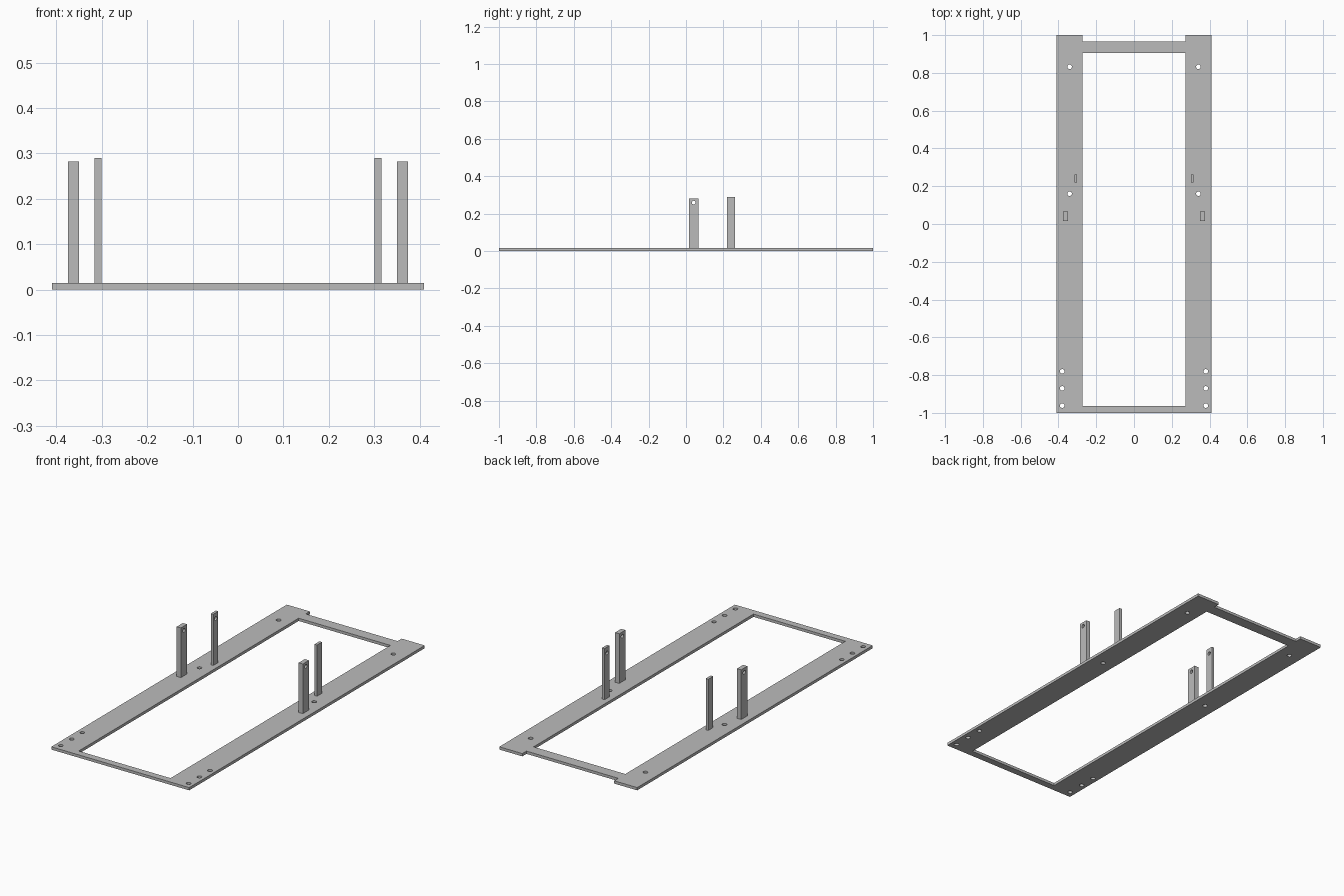
import bpy
import bmesh
from math import pi
from mathutils import Matrix, Vector

if "Cube" in bpy.data.objects:
    bpy.data.objects.remove(bpy.data.objects["Cube"])

GREY = (0.5, 0.5, 0.5, 1)
grey = bpy.data.materials.new("plain_grey")
grey.diffuse_color = GREY
grey.use_nodes = True
grey.node_tree.nodes["Principled BSDF"].inputs["Base Color"].default_value = GREY

THICK = 0.015


def add_box(bm, low, high):
    low, high = Vector(low), Vector(high)
    matrix = Matrix.Translation((low + high) / 2) @ Matrix.Diagonal((*(high - low), 1))
    bmesh.ops.create_cube(bm, size=1, matrix=matrix)


def add_drill(bm, centre, radius, depth, along_x=False):
    turn = Matrix.Rotation(pi / 2, 4, "Y") if along_x else Matrix()
    bmesh.ops.create_cone(bm, cap_ends=True, segments=32, radius1=radius, radius2=radius,
                          depth=depth, matrix=Matrix.Translation(centre) @ turn)


def to_object(bm, name):
    mesh = bpy.data.meshes.new(name)
    bm.to_mesh(mesh)
    bm.free()
    mesh.materials.append(grey)
    obj = bpy.data.objects.new(name, mesh)
    bpy.context.collection.objects.link(obj)
    return obj


def cut(obj, cutter_bm):
    """Subtract the cutter, keep the result and drop the helper."""
    cutter = to_object(cutter_bm, obj.name + "_cutter")
    cutter.hide_render = True
    mod = obj.modifiers.new("holes", "BOOLEAN")
    mod.operation, mod.solver, mod.object = "DIFFERENCE", "EXACT", cutter
    bpy.context.view_layer.update()
    evaluated = obj.evaluated_get(bpy.context.evaluated_depsgraph_get())
    result = bpy.data.meshes.new_from_object(evaluated)
    obj.modifiers.clear()
    obj.data = result
    bpy.data.objects.remove(cutter)


# Base frame: one plate with a long opening, a notch at the back and bolt holes
bm = bmesh.new()
add_box(bm, (-0.41, -1, 0), (0.41, 1, THICK))
base_frame = to_object(bm, "base_frame")

cutters = bmesh.new()
add_box(cutters, (-0.273, -0.963, -0.1), (0.273, 0.905, 0.1))
add_box(cutters, (-0.273, 0.965, -0.1), (0.273, 1.1, 0.1))
for side in (-1, 1):
    for x, y in ((0.341, 0.832), (0.341, 0.16), (0.38, -0.78), (0.38, -0.87), (0.38, -0.962)):
        add_drill(cutters, (side * x, y, 0), 0.012, 0.2)
cut(base_frame, cutters)

# Upright posts: the front pair drilled through, the back pair drilled from the inner face
for side, label in ((1, "left"), (-1, "right")):
    bm = bmesh.new()
    add_box(bm, (side * 0.3625 - 0.0125, 0.015, THICK), (side * 0.3625 + 0.0125, 0.067, 0.282))
    front_post = to_object(bm, label + "_front_post")
    drill = bmesh.new()
    add_drill(drill, (side * 0.3625, 0.041, 0.259), 0.01, 0.1, along_x=True)
    cut(front_post, drill)

    bm = bmesh.new()
    add_box(bm, (side * 0.3085 - 0.0075, 0.22, THICK), (side * 0.3085 + 0.0075, 0.262, 0.29))
    back_post = to_object(bm, label + "_back_post")
    drill = bmesh.new()
    add_drill(drill, (side * 0.301, 0.241, 0.259), 0.01, 0.02, along_x=True)
    cut(back_post, drill)
